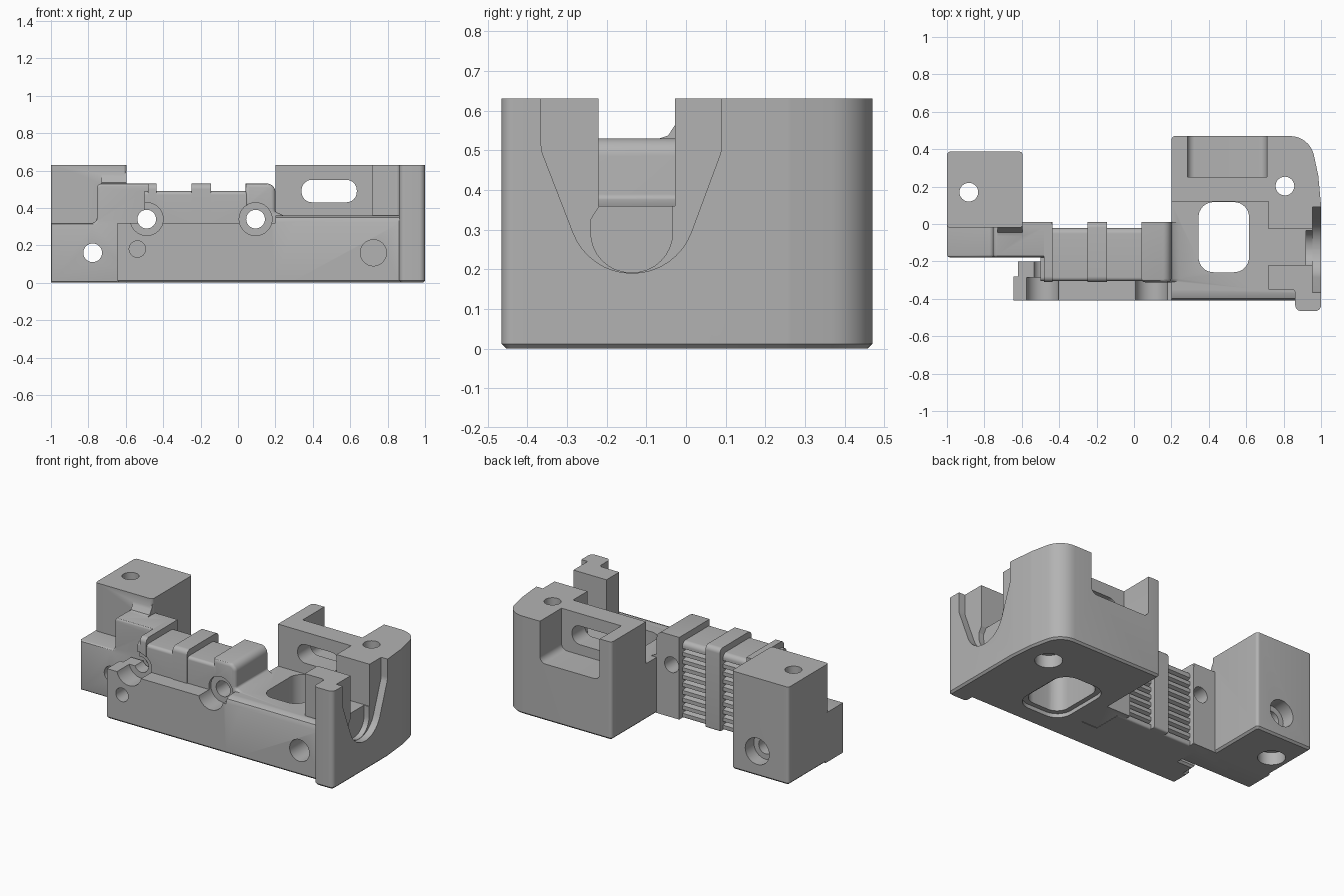
import bpy, bmesh, math
from mathutils import Vector

cube = bpy.data.objects.get("Cube")
if cube:
    bpy.data.objects.remove(cube, do_unlink=True)

grey = bpy.data.materials.new("plain grey")
grey.use_nodes = True
COLOUR = (0.45, 0.45, 0.45, 1)
grey.diffuse_color = COLOUR
grey.node_tree.nodes["Principled BSDF"].inputs["Base Color"].default_value = COLOUR


def rounded(points, seg=8):
    """Outline whose corners (a, b, radius) become arcs."""
    out = []
    for i, p in enumerate(points):
        v = Vector(p[:2])
        if len(p) < 3 or p[2] == 0:
            out.append(v)
            continue
        r = p[2]
        d1 = (Vector(points[i - 1][:2]) - v).normalized()
        d2 = (Vector(points[(i + 1) % len(points)][:2]) - v).normalized()
        half = d1.angle(d2) / 2
        c = v + (d1 + d2).normalized() * (r / math.sin(half))
        t1, t2 = (v + d * (r / math.tan(half)) - c for d in (d1, d2))
        a = math.atan2(t1.y, t1.x)
        turn = math.atan2(t2.y, t2.x) - a
        turn = (turn + math.pi) % (2 * math.pi) - math.pi
        out += [c + r * Vector((math.cos(a + turn * k / seg), math.sin(a + turn * k / seg)))
                for k in range(seg + 1)]
    return out


def rect(a0, b0, a1, b1, r=0):
    return [(a0, b0, r), (a1, b0, r), (a1, b1, r), (a0, b1, r)]


def circle(a, b, r, n=32):
    return [(a + r * math.cos(2 * math.pi * k / n), b + r * math.sin(2 * math.pi * k / n))
            for k in range(n)]


PLACE = {"x": lambda p, h: (h, p[0], p[1]),
         "y": lambda p, h: (p[0], h, p[1]),
         "z": lambda p, h: (p[0], p[1], h)}


def prism(name, axis, outline, lo, hi, rim=0, seg=1):
    """Extrude an outline along an axis; rim bevels the edge of the low cap."""
    bm = bmesh.new()
    pts = rounded(outline)
    rings = [[bm.verts.new(PLACE[axis](p, h)) for p in pts] for h in (lo, hi)]
    cap = bm.faces.new(rings[0])
    bm.faces.new(rings[1])
    n = len(pts)
    for i in range(n):
        j = (i + 1) % n
        bm.faces.new((rings[0][i], rings[0][j], rings[1][j], rings[1][i]))
    bmesh.ops.recalc_face_normals(bm, faces=bm.faces)
    if rim:
        bmesh.ops.bevel(bm, geom=list(cap.edges), offset=rim, segments=seg,
                        profile=0.5, affect="EDGES")
    mesh = bpy.data.meshes.new(name)
    bm.to_mesh(mesh)
    bm.free()
    mesh.materials.append(grey)
    obj = bpy.data.objects.new(name, mesh)
    bpy.context.collection.objects.link(obj)
    return obj


tools = []


def apply(operation, *args, **kw):
    tool = prism(*args, **kw)
    tool.hide_render = True
    mod = body.modifiers.new(tool.name, "BOOLEAN")
    mod.operation, mod.object, mod.solver = operation, tool, "EXACT"
    tools.append(tool)


def add(*args, **kw):
    apply("UNION", *args, **kw)


def cut(*args, **kw):
    apply("DIFFERENCE", *args, **kw)


CH = 0.012

# Right housing with its swept back corner
body = prism("mount_body", "z",
             [(0.2, -0.41), (1, -0.41), (1, 0.1), (0.985, 0.26, 0.1), (0.94, 0.47, 0.13),
              (0.2, 0.47, 0.02)], 0, 0.63, CH)
cut("tray_opening", "z", rect(0.1, -0.6, 0.72, 0.12), 0.36, 0.8)
cut("front_opening", "z", rect(0.1, -0.6, 0.862, -0.35, 0.02), 0.36, 0.8)
cut("tray_edge_rounding", "x",
    [(-0.45, 0.45), (-0.45, 0.32), (-0.41, 0.32), (-0.398, 0.348),
     (-0.37, 0.36), (-0.37, 0.45)], 0.1, 0.9)
add("front_post", "z",
    [(0.862, -0.3), (0.862, -0.465, 0.03), (1, -0.465, 0.03), (1, -0.3)], 0, 0.63, CH)
cut("cable_slot", "x", rect(-0.22, 0.36, -0.028, 0.8), 0.5, 1.1)
cut("inner_u_recess", "x",
    [(-0.218, 0.8), (-0.218, 0.36), (-0.24, 0.325), (-0.24, 0.192, 0.1),
     (-0.034, 0.192, 0.1), (-0.034, 0.8)], 0.92, 1.1)
cut("outer_u_recess", "x",
    [(-0.365, 0.8), (-0.365, 0.5, 0.08), (-0.245, 0.19, 0.158),
     (-0.025, 0.19, 0.158), (0.09, 0.5, 0.08), (0.09, 0.8)], 0.955, 1.1)
cut("back_pocket", "y", rect(0.285, 0.365, 0.71, 0.9, 0.04), 0.25, 0.7)
cut("wall_slot", "y", rect(0.34, 0.43, 0.635, 0.55, 0.055), 0.05, 0.35)
cut("tray_window", "z", rect(0.345, -0.258, 0.615, 0.117, 0.08), -0.1, 0.5)
cut("window_rim", "z", rect(0.315, -0.288, 0.645, 0.147, 0.1), -0.1, 0.025)

# Front rail and clamp beam
add("front_rail", "z", [(-0.645, -0.41), (0.3, -0.41), (0.3, -0.2), (-0.62, -0.2),
                        (-0.62, -0.28), (-0.645, -0.28)], 0, 0.32, CH)
add("clamp_beam", "x",
    [(-0.305, 0.02), (-0.305, 0.49, 0.02), (-0.022, 0.49, 0.03), (-0.022, 0, 0.012),
     (-0.25, 0), (-0.25, 0.02)], -0.5, 0.1)
for i in range(9):
    z = 0.025 + i * 0.049
    cut("grip_groove", "x", [(0.005, z), (-0.06, z + 0.012), (0.005, z + 0.042)], -0.46, 0.08)

# Raised bars over the beam
bar = [(-0.31, 0.02), (-0.31, 0.53, 0.03), (0.01, 0.53, 0.03), (0.01, 0, 0.012),
       (-0.25, 0), (-0.25, 0.02)]
add("left_bar", "x", bar, -0.48, -0.436)
add("middle_bar", "x", bar, -0.248, -0.145)
add("right_bar", "y",
    [(0.04, 0.002), (0.25, 0.002), (0.25, 0.356), (0.2, 0.38, 0.015),
     (0.2, 0.53, 0.045), (0.04, 0.53)], -0.312, 0.012, rim=0.02, seg=3)

# Left mount block and stepped shoulder
add("left_block", "z", rect(-1, -0.02, -0.595, 0.387, 0.018), 0, 0.63, CH)
add("left_shoulder", "y",
    [(-1, 0), (-0.438, 0), (-0.438, 0.53), (-0.755, 0.53, 0.025),
     (-0.755, 0.32, 0.025), (-1, 0.32)], -0.178, 0.011, rim=0.014, seg=3)
add("corner_fillet", "x",
    [(-0.01, 0.5), (-0.072, 0.528), (-0.045, 0.537), (-0.027, 0.565), (-0.01, 0.6)],
    -0.73, -0.597)

# Clamp screw holes with open counterbores
for x in (-0.488, 0.094):
    cut("clamp_hole", "y", circle(x, 0.34, 0.05), -0.6, 0.2)
    cut("clamp_counterbore", "y", circle(x, 0.34, 0.088), -0.6, -0.285)

# Blind holes in the front face
cut("small_front_hole", "y", circle(-0.538, 0.18, 0.044), -0.6, -0.3)
cut("large_front_hole", "y", circle(0.724, 0.16, 0.07), -0.6, -0.2)

# Mounting holes
cut("left_cross_hole", "y", circle(-0.777, 0.16, 0.05), -0.4, 0.6)
cut("left_cross_counterbore", "y", circle(-0.777, 0.16, 0.085), 0.3, 0.6)
for x, y in ((-0.883, 0.17), (0.807, 0.203)):
    cut("mount_hole", "z", circle(x, y, 0.05), -0.2, 0.9)
    cut("mount_counterbore", "z", circle(x, y, 0.08), -0.2, 0.08)

# Bake the cuts, drop the helpers, smooth the curved faces
deps = bpy.context.evaluated_depsgraph_get()
baked = bpy.data.meshes.new_from_object(body.evaluated_get(deps))
body.modifiers.clear()
body.data = baked
for tool in tools:
    bpy.data.objects.remove(tool, do_unlink=True)
body.data.materials.clear()
body.data.materials.append(grey)
bpy.ops.object.select_all(action="DESELECT")
body.select_set(True)
bpy.context.view_layer.objects.active = body
bpy.ops.object.shade_smooth_by_angle(angle=math.radians(30))
